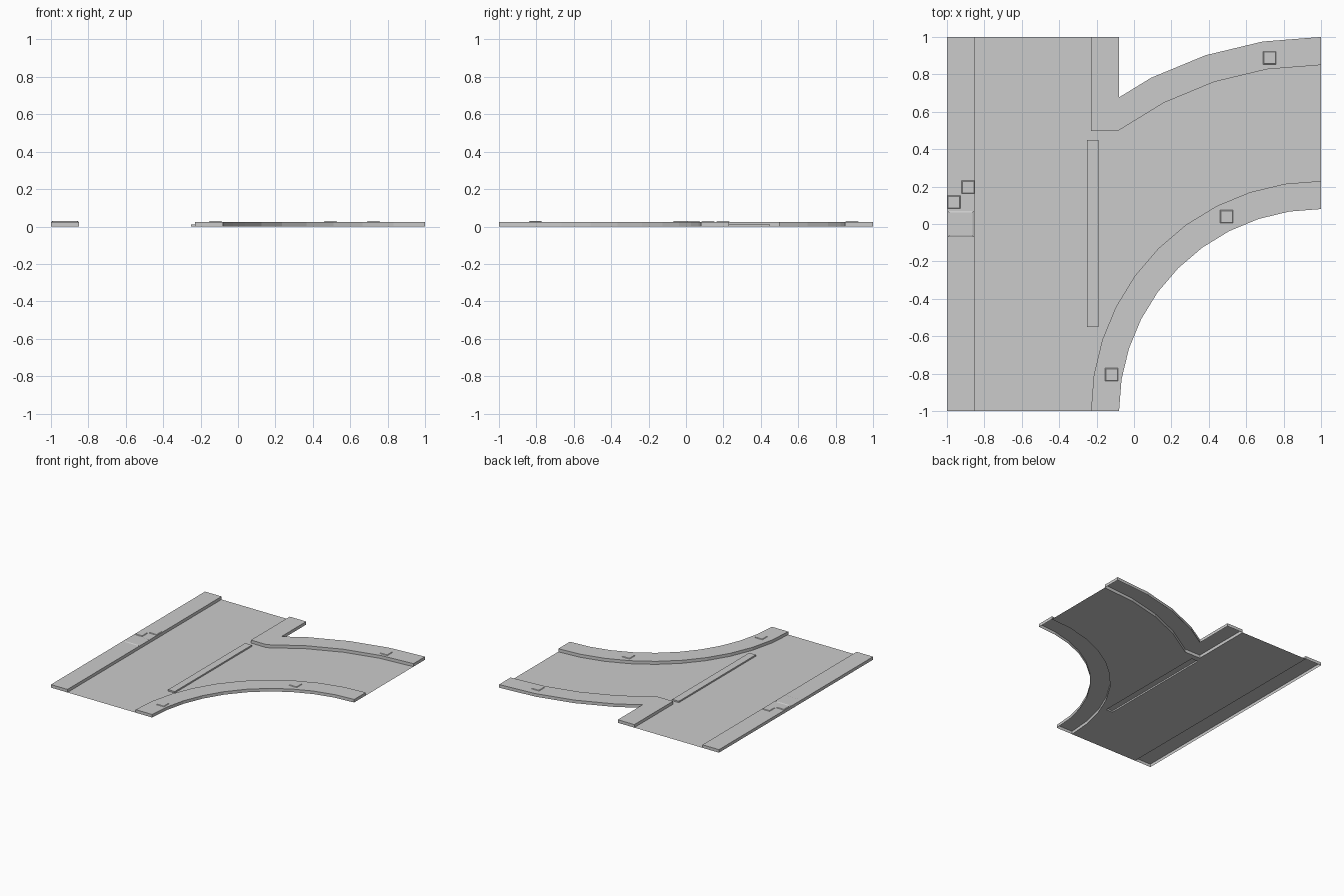
import bpy
import bmesh
from math import sin, cos, radians

if "Cube" in bpy.data.objects:
    bpy.data.objects.remove(bpy.data.objects["Cube"], do_unlink=True)

GREY = (0.6, 0.6, 0.6, 1)
mat = bpy.data.materials.new("concrete_grey")
mat.use_nodes = True
mat.diffuse_color = GREY
mat.node_tree.nodes["Principled BSDF"].inputs["Base Color"].default_value = GREY

CURB = 0.025   # curb height
STRIP = 0.012  # divider height


def finish(name, bm):
    me = bpy.data.meshes.new(name)
    bm.to_mesh(me)
    bm.free()
    me.materials.append(mat)
    ob = bpy.data.objects.new(name, me)
    bpy.context.collection.objects.link(ob)
    return ob


def sheet(name, pts):
    """Flat face at ground level, outline counter-clockwise."""
    bm = bmesh.new()
    bm.faces.new([bm.verts.new((x, y, 0)) for x, y in pts])
    return finish(name, bm)


def shell(name, pts, z0, z1, inset=0.0):
    """Top face with side walls, open below; the top may be inset."""
    cx = sum(p[0] for p in pts) / len(pts)
    cy = sum(p[1] for p in pts) / len(pts)
    k = 1 - inset
    bm = bmesh.new()
    low = [bm.verts.new((x, y, z0)) for x, y in pts]
    top = [bm.verts.new((cx + (x - cx) * k, cy + (y - cy) * k, z1)) for x, y in pts]
    bm.faces.new(top)
    n = len(pts)
    for i in range(n):
        j = (i + 1) % n
        bm.faces.new((low[i], low[j], top[j], top[i]))
    return finish(name, bm)


def rect(x0, x1, y0, y1):
    return [(x0, y0), (x1, y0), (x1, y1), (x0, y1)]


def arc(r, first, last):
    """Points about the front left corner, in steps of nine degrees from -x."""
    return [(1 - r * cos(radians(9 * i)), -1 + r * sin(radians(9 * i)))
            for i in range(first, last + 1)]


inner_bend = arc(1.23, 0, 10)
outer_bend = arc(1.08, 0, 10)
inner_branch = arc(1.85, 6, 10)
outer_branch = [(-0.08, 0.677)] + arc(2.0, 7, 10)
corner = [(-0.23, 1), (-0.23, 0.497)]

# Curbs
shell("straight_curb", rect(-1, -0.85, -1, 1), 0, CURB)
shell("bend_curb", outer_bend + inner_bend[::-1], 0, CURB)
shell("branch_curb", corner + inner_branch + outer_branch[::-1] + [(-0.08, 1)], 0, CURB)

# Road surface, notched around the divider strip
sheet("main_road", rect(-0.85, -0.25, -1, 1))
sheet("branch_road", [(-0.25, -1)] + inner_bend + inner_branch[::-1] + corner[::-1]
      + [(-0.25, 1), (-0.25, 0.45), (-0.19, 0.45), (-0.19, -0.55), (-0.25, -0.55)])
shell("divider_strip", rect(-0.25, -0.19, -0.55, 0.45), 0, STRIP)

# Raised paving slabs on the curbs: centre and half size
slabs = [(-0.925, 0, 0.07), (-0.963, 0.117, 0.035), (-0.887, 0.197, 0.035),
         (-0.12, -0.805, 0.035), (0.495, 0.04, 0.035), (0.725, 0.888, 0.035)]
for x, y, h in slabs:
    shell("paving_slab", rect(x - h, x + h, y - h, y + h), CURB, CURB + 0.004, 0.12)
